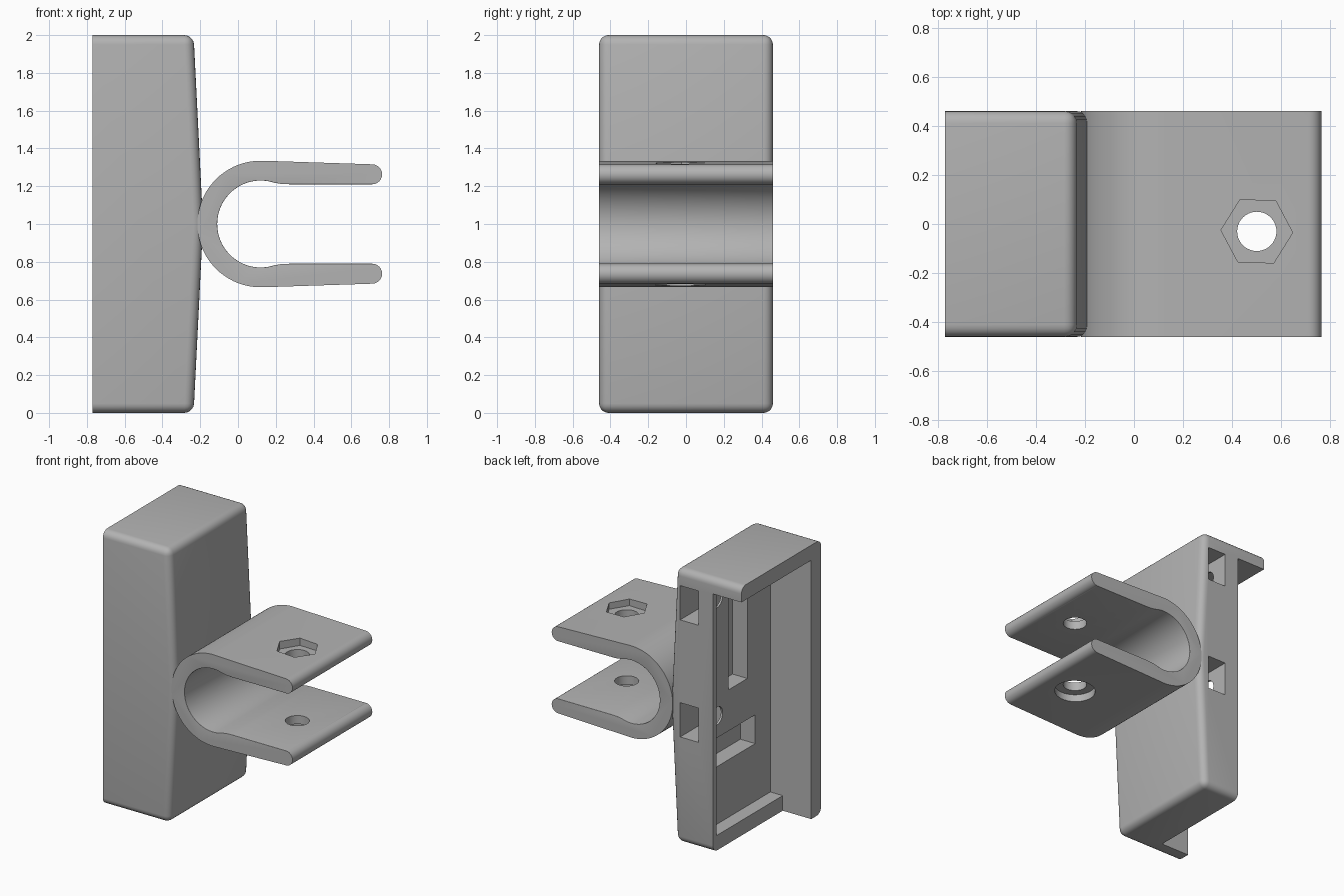
import bpy, bmesh
from math import sin, cos, radians, hypot
from mathutils import Matrix, Vector

if "Cube" in bpy.data.objects:
    bpy.data.objects.remove(bpy.data.objects["Cube"], do_unlink=True)

HALF = 0.46  # half depth of the whole bracket

grey = bpy.data.materials.new("light grey plastic")
grey.use_nodes = True
colour = (0.45, 0.45, 0.45, 1)
grey.diffuse_color = colour
grey.node_tree.nodes["Principled BSDF"].inputs["Base Color"].default_value = colour


def add_object(name, bm):
    bmesh.ops.recalc_face_normals(bm, faces=bm.faces)
    mesh = bpy.data.meshes.new(name)
    bm.to_mesh(mesh)
    bm.free()
    mesh.materials.append(grey)
    ob = bpy.data.objects.new(name, mesh)
    bpy.context.collection.objects.link(ob)
    return ob


def prism(name, profile, round_edge, radius, segments):
    """Extrude an xz profile along y and round the edges chosen by a rule."""
    bm = bmesh.new()
    face = bm.faces.new([bm.verts.new((x, -HALF, z)) for x, z in profile])
    new = bmesh.ops.extrude_face_region(bm, geom=[face])["geom"]
    moved = [v for v in new if isinstance(v, bmesh.types.BMVert)]
    bmesh.ops.translate(bm, verts=moved, vec=(0, 2 * HALF, 0))
    bmesh.ops.recalc_face_normals(bm, faces=bm.faces)
    edges = [e for e in bm.edges if round_edge(e.verts[0].co, e.verts[1].co)]
    bmesh.ops.bevel(bm, geom=edges, offset=radius, segments=segments,
                    profile=0.5, affect='EDGES', clamp_overlap=True)
    return add_object(name, bm)


def box(x, y, z):
    bm = bmesh.new()
    lo, hi = Vector((x[0], y[0], z[0])), Vector((x[1], y[1], z[1]))
    bmesh.ops.create_cube(bm, size=1, matrix=Matrix.Translation((lo + hi) / 2)
                          @ Matrix.Diagonal((*(hi - lo), 1)))
    return add_object("cutter", bm)


def rod(centre, radius, length, sides, turn):
    bm = bmesh.new()
    bmesh.ops.create_cone(bm, cap_ends=True, segments=sides, radius1=radius,
                          radius2=radius, depth=length,
                          matrix=Matrix.Translation(centre) @ turn)
    return add_object("cutter", bm)


def cut(ob, cutters):
    for c in cutters:
        c.hide_render = True
        mod = ob.modifiers.new("cut", 'BOOLEAN')
        mod.operation, mod.solver, mod.object = 'DIFFERENCE', 'EXACT', c
    graph = bpy.context.evaluated_depsgraph_get()
    mesh = bpy.data.meshes.new_from_object(ob.evaluated_get(graph))
    ob.modifiers.clear()
    ob.data = mesh
    for c in cutters:
        bpy.data.objects.remove(c, do_unlink=True)


def arc(cx, cz, r, start, end, steps):
    angles = [radians(start + (end - start) * i / steps) for i in range(steps + 1)]
    return [(cx + r * cos(a), cz + r * sin(a)) for a in angles]


# Mounting body: slightly ridged block, rounded except at its flat open side
OPEN = -0.77


def body_edge(a, b):
    at_open_side = a.x < OPEN + 0.01 and b.x < OPEN + 0.01
    ridge = abs(a.z - 1) < 0.01 and abs(b.z - 1) < 0.01
    return not (at_open_side or ridge)


body = prism("mounting_body",
             [(OPEN, 0), (-0.235, 0), (-0.185, 1), (-0.235, 2), (OPEN, 2)],
             body_edge, 0.05, 5)

FLOOR = -0.44
cutters = [
    box((-1, -0.54), (-0.345, 1), (-1, 1.89)),             # open corner
    box((-0.6, FLOOR), (-0.345, 0.42), (0.11, 1.89)),      # shallow recess
    box((-0.5, -0.32), (-0.08, 0.14), (1.04, 1.85)),       # tall pocket
    box((-0.5, -0.32), (-0.17, 0.38), (0.53, 0.74)),       # wide pocket
]
sideways = Matrix.Rotation(radians(90), 4, 'Y')
for z in (0.9, 1.755):  # nut slots with their screw holes
    cutters.append(box((-0.425, -0.275), (0.14, 0.6), (z - 0.125, z + 0.125)))
    cutters.append(rod((-0.45, 0.27, z), 0.065, 0.16, 32, sideways))
cut(body, cutters)

# Clamp: open ring running into two arms with rounded tips
CX, TIP = 0.12, 0.71
upper = arc(CX, 1, 0.335, 180, 88, 24)
upper += arc(TIP, 1.263, 0.053, 90, -90, 12)
upper += [(0.28, 1.21), (0.23, 1.212)]
upper += arc(CX, 1, 0.23, 72, 180, 28)
lower = [(x, 2 - z) for x, z in reversed(upper[1:-1])]


def inner_point(v):
    return (v.x < TIP + 0.001 and abs(v.z - 1) < 0.232
            and (v.x > CX or hypot(v.x - CX, v.z - 1) < 0.25))


def clamp_edge(a, b):
    return abs(a.y - b.y) < 0.01 and inner_point(a) and inner_point(b)


clamp = prism("clamp", upper + lower, clamp_edge, 0.03, 4)

HX, HY = 0.5, -0.03
level = Matrix.Identity(4)
hexagon = Matrix.Rotation(radians(88), 4, 'Z')
cut(clamp, [
    rod((HX, HY, 1), 0.08, 1, 40, level),             # bolt hole
    rod((HX, HY, 1.372), 0.146, 0.2, 6, hexagon),     # nut seat
    rod((HX, HY, 0.628), 0.138, 0.2, 40, level),      # bolt head seat
])

for ob in (body, clamp):
    bpy.ops.object.select_all(action='DESELECT')
    ob.select_set(True)
    bpy.context.view_layer.objects.active = ob
    bpy.ops.object.shade_smooth_by_angle(angle=radians(30))
